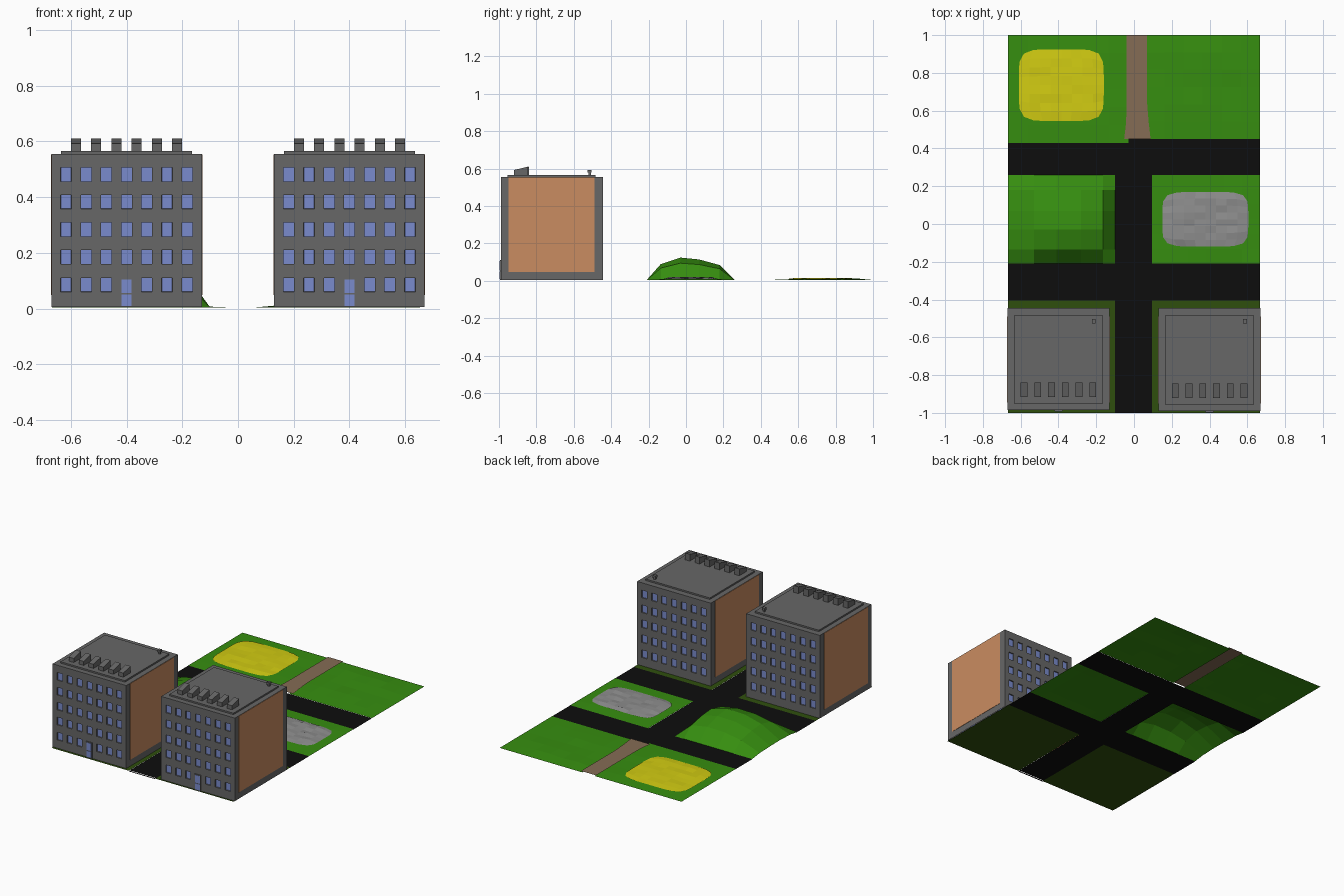
import bpy, bmesh, random

if "Cube" in bpy.data.objects:
    bpy.data.objects.remove(bpy.data.objects["Cube"])

random.seed(4)

def mat(name, rgb):
    m = bpy.data.materials.new(name)
    m.diffuse_color = (*rgb, 1)
    m.use_nodes = True
    m.node_tree.nodes["Principled BSDF"].inputs["Base Color"].default_value = m.diffuse_color
    return m

CONCRETE = mat("concrete grey", (.135, .135, .135))
ORANGE = mat("orange render", (.59, .265, .12))
GLASS = mat("window blue", (.195, .26, .61))
GRASS = mat("grass green", (.037, .27, .005))
DARK = mat("dark green", (.028, .078, .004))
ASPHALT = mat("asphalt black", (.004, .004, .004))
YELLOW = mat("sand yellow", (.64, .60, .006))
ROCK = mat("rock grey", (.27, .27, .27))
DIRT = mat("dirt brown", (.235, .15, .09))

def finish(name, bm, *mats):
    me = bpy.data.meshes.new(name)
    bm.to_mesh(me)
    bm.free()
    for m in mats:
        me.materials.append(m)
    ob = bpy.data.objects.new(name, me)
    bpy.context.collection.objects.link(ob)
    return ob

def add_box(bm, x0, x1, y0, y1, z0, z1):
    for v in bmesh.ops.create_cube(bm, size=1)["verts"]:
        v.co = (x0 if v.co.x < 0 else x1, y0 if v.co.y < 0 else y1,
                z0 if v.co.z < 0 else z1)

def box(name, m, *dims):
    bm = bmesh.new()
    add_box(bm, *dims)
    return finish(name, bm, m)

def sheet(name, m, xs, ys, height, round_corners=0):
    """Faceted ground sheet; height(i, j) gives z of each grid point."""
    bm = bmesh.new()
    cx, cy = (xs[0] + xs[-1]) / 2, (ys[0] + ys[-1]) / 2
    hx, hy = xs[-1] - cx, ys[-1] - cy
    g = []
    for i, x in enumerate(xs):
        col = []
        for j, y in enumerate(ys):
            u, v = (x - cx) / hx, (y - cy) / hy
            col.append(bm.verts.new((cx + hx * u * (1 - round_corners * v ** 6),
                                     cy + hy * v * (1 - round_corners * u ** 6),
                                     height(i, j))))
        g.append(col)
    for i in range(len(xs) - 1):
        for j in range(len(ys) - 1):
            bm.faces.new((g[i][j], g[i + 1][j], g[i + 1][j + 1], g[i][j + 1]))
    return finish(name, bm, m)

def span(a, b, n):
    return [a + (b - a) * i / n for i in range(n + 1)]

def bumps(nx, ny, edge, lo, hi):
    def h(i, j):
        return edge if i in (0, nx) or j in (0, ny) else random.uniform(lo, hi)
    return h

# ---- roads and building plots
W = .667
def flat(z):
    return lambda i, j: z
sheet("main_road", ASPHALT, [-.10, .095], [-.99, .45], flat(.003))
for s, side in ((-1, "left"), (1, "right")):
    inner = -.10 if s < 0 else .095
    xs = sorted((s * W, inner))
    sheet(side + "_rear_road", ASPHALT, xs, [.255, .45], flat(.003))
    sheet(side + "_front_road", ASPHALT, xs, [-.41, -.205], flat(.003))
    sheet(side + "_building_plot", DARK, xs, [-1, -.405], flat(.004))
sheet("base_edge", ASPHALT, [-.10, .095], [-1, -.99], flat(0))

# ---- lawns
sheet("rock_lawn", GRASS, span(.095, W, 6), span(-.21, .26, 6), bumps(6, 6, .004, .005, .009))
sheet("rear_left_lawn", GRASS, span(-W, -.03, 6), span(.43, 1, 6), bumps(6, 6, .004, .005, .009))
sheet("rear_right_lawn", GRASS, span(.06, W, 6), span(.45, 1, 6), bumps(6, 6, .004, .005, .013))

# ---- grassy hill
hill_x = [-W, -.53, -.41, -.28, -.165, -.10]
prof_x = [.12, .72, .97, 1, .75, 0]
hill_y = [-.21, -.135, -.03, .07, .18, .26]
prof_y = [0, .085, .12, .11, .08, 0]
sheet("grass_hill", GRASS, hill_x, hill_y, lambda i, j: .004 + prof_x[i] * prof_y[j])

# ---- rock and sand patches, dirt path
sheet("rock_patch", ROCK, span(.15, .605, 8), span(-.12, .17, 8), bumps(8, 8, .010, .011, .021), .12)
sheet("sand_patch", YELLOW, span(-.61, -.16, 8), span(.545, .925, 8), bumps(8, 8, .010, .011, .016), .12)
path = sheet("dirt_path", DIRT, [-.04, .015, .07], span(.45, 1, 6), flat(.011))
for v in path.data.vertices:
    if v.co.y < .56:                       # path widens at the road
        v.co.x = .018 + (v.co.x - .015) * (1.27 if v.co.y < .5 else 1.08)

# ---- buildings
STEP, WW, WH = .0725, .038, .05
ROWS = [.085, .185, .284, .383, .481]

def wall(name, cx, y, facing, skip_door):
    """Wall grid whose window cells are pushed inward and glazed."""
    xs = [cx - .27] + [cx + k * STEP + d for k in range(-3, 4) for d in (-WW / 2, WW / 2)] + [cx + .27]
    zs = [.005] + [r + d for r in ROWS for d in (-WH / 2, WH / 2)] + [.555]
    bm = bmesh.new()
    g = [[bm.verts.new((x, y, z)) for z in zs] for x in xs]
    wins = []
    for i in range(len(xs) - 1):
        for j in range(len(zs) - 1):
            q = [g[i][j], g[i + 1][j], g[i + 1][j + 1], g[i][j + 1]]
            f = bm.faces.new(q if facing < 0 else q[::-1])
            if i % 2 and j % 2 and not (skip_door and i == 7 and j == 1):
                wins.append(f)
    bm.normal_update()
    bmesh.ops.inset_individual(bm, faces=wins, thickness=.0006, depth=-.007)
    for f in wins:
        f.material_index = 1
    finish(name, bm, CONCRETE, GLASS)

def building(side, cx, dy):
    y0, y1 = -.985 + dy, -.445
    wall(side + "_front_wall", cx, y0, -1, True)
    wall(side + "_back_wall", cx, y1, 1, False)
    # side walls and roof: a box without its front, back and bottom
    bm = bmesh.new()
    add_box(bm, cx - .27, cx + .27, y0, y1, .005, .555)
    bm.normal_update()
    bmesh.ops.delete(bm, geom=[f for f in bm.faces if abs(f.normal.y) > .5 or f.normal.z < -.5],
                     context='FACES_ONLY')
    finish(side + "_shell", bm, CONCRETE)
    # orange end panels
    for s, n in ((-1, "west"), (1, "east")):
        x = cx + s * .27
        box(f"{side}_{n}_panel", ORANGE, x - .002, x + .002, y0 + .04, y1 - .045, .048, .553)
    # raised roof slab
    box(side + "_roof_slab", CONCRETE, cx - .235, cx + .235, y0 + .035, y1 - .04, .55, .565)
    # row of sloping roof vents
    bm = bmesh.new()
    for k in range(6):
        x = cx + (k - 2.5) * .0727
        add_box(bm, x - .018, x + .018, y0 + .07, y0 + .145, .56, .61)
    for v in bm.verts:
        if v.co.z > .6 and v.co.y < y0 + .1:
            v.co.z = .592
    finish(side + "_roof_vents", bm, CONCRETE)
    # small chimney with cap
    bm = bmesh.new()
    x, y = cx + .187, -.515
    add_box(bm, x - .006, x + .006, y - .006, y + .006, .56, .58)
    add_box(bm, x - .01, x + .01, y - .011, y + .011, .578, .592)
    finish(side + "_chimney", bm, CONCRETE)
    # front door with two panes
    box(side + "_door_frame", CONCRETE, cx - .023, cx + .023, y0 - .005, y0 + .002, .005, .11)
    for n, z0, z1 in (("lower", .01, .05), ("upper", .055, .105)):
        box(f"{side}_door_{n}_pane", GLASS, cx - .018, cx + .018, y0 - .007, y0, z0, z1)

building("left", -.40, 0)
building("right", .40, -.005)
